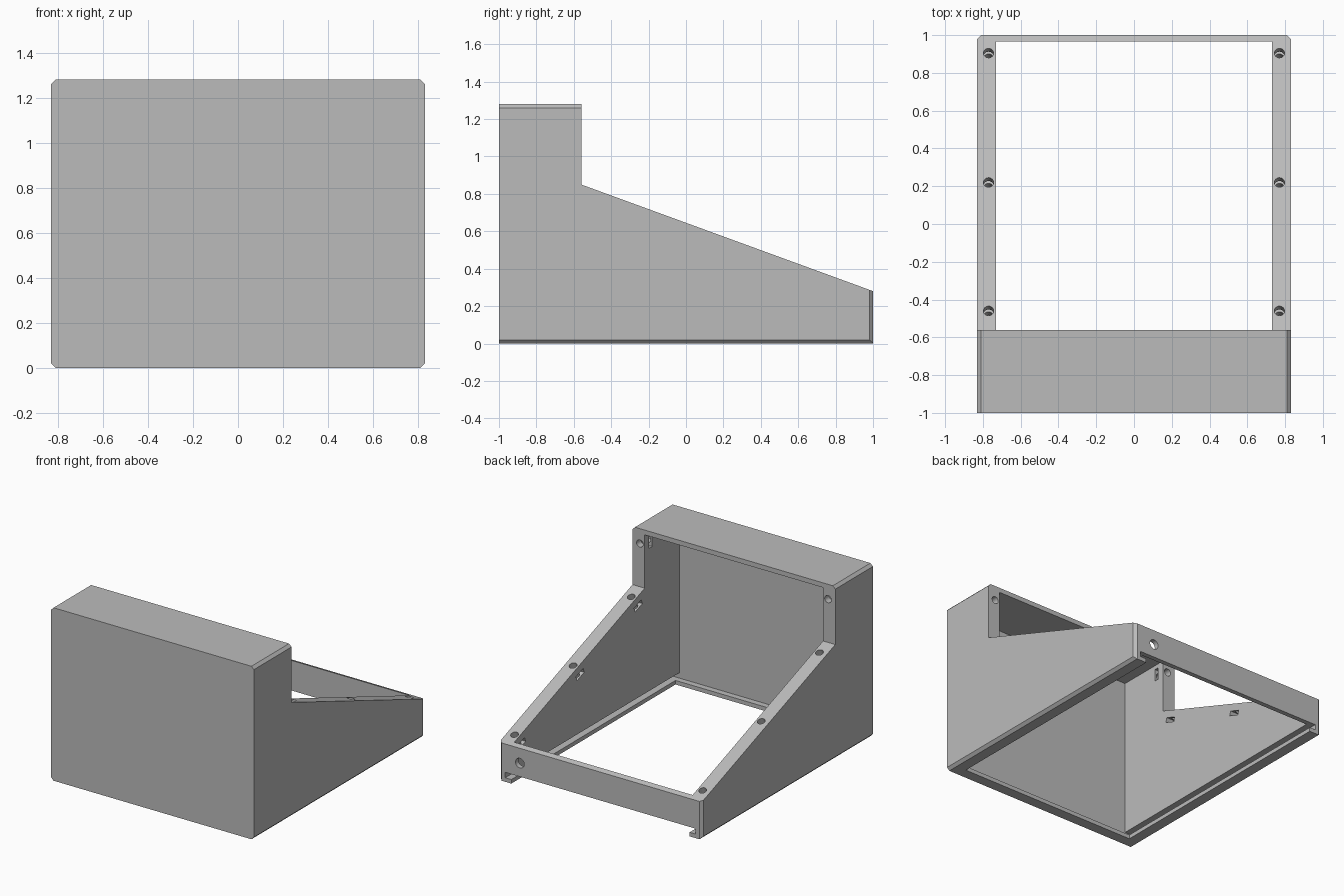
import bpy, bmesh, math
from mathutils import Matrix, Vector

cube = bpy.data.objects.get("Cube")
if cube:
    bpy.data.objects.remove(cube, do_unlink=True)

W = 0.83          # half width
INNER = 0.73      # half width of the cavity
CHAMFER = 0.02

grey = bpy.data.materials.new("plain grey")
grey.use_nodes = True
colour = (0.5, 0.5, 0.5, 1)
grey.diffuse_color = colour
grey.node_tree.nodes["Principled BSDF"].inputs["Base Color"].default_value = colour


def to_object(name, bm):
    bmesh.ops.recalc_face_normals(bm, faces=bm.faces)
    mesh = bpy.data.meshes.new(name)
    bm.to_mesh(mesh)
    bm.free()
    mesh.materials.append(grey)
    obj = bpy.data.objects.new(name, mesh)
    bpy.context.scene.collection.objects.link(obj)
    return obj


def box(name, size, matrix):
    bm = bmesh.new()
    bmesh.ops.create_cube(bm, size=1, matrix=matrix @ Matrix.Diagonal((*size, 1)))
    return to_object(name, bm)


def block(name, lo, hi):
    lo, hi = Vector(lo), Vector(hi)
    return box(name, hi - lo, Matrix.Translation((lo + hi) / 2))


def rod(name, radius, length, matrix):
    bm = bmesh.new()
    bmesh.ops.create_cone(bm, cap_ends=True, segments=24, radius1=radius,
                          radius2=radius, depth=length, matrix=matrix)
    return to_object(name, bm)


# Case body: side profile extruded across the width
profile = [(-1, 0), (1, 0), (1, 0.28), (-0.56, 0.85), (-0.56, 1.28), (-1, 1.28)]
bm = bmesh.new()
face = bm.faces.new([bm.verts.new((-W, y, z)) for y, z in profile])
ext = bmesh.ops.extrude_face_region(bm, geom=[face])
bmesh.ops.translate(bm, vec=(2 * W, 0, 0),
                    verts=[v for v in ext["geom"] if isinstance(v, bmesh.types.BMVert)])


def is_chamfered(edge):
    a, b = (v.co for v in edge.verts)
    if abs(a.x - b.x) > 0.01:
        return False
    flat = abs(a.z - b.z) < 0.001 and (a.z < 0.001 or a.z > 1.27)
    return flat or (a.y > 0.99 and b.y > 0.99)


bmesh.ops.bevel(bm, geom=[e for e in bm.edges if is_chamfered(e)],
                offset=CHAMFER, segments=1, affect="EDGES")
case = to_object("console_case", bm)

# Cavity, sliding lid groove and floor opening
cutters = [
    block("cavity", (-INNER, -0.965, 0.05), (INNER, 0.965, 1.245)),
    block("lid_groove", (-0.78, -0.965, 0.03), (0.78, 1.1, 0.07)),
    block("floor_opening", (-INNER, -0.92, -0.1), (INNER, 1.1, 0.05)),
]

# Screw holes with nut pockets, on the sloped rims and the upright jambs
slope = math.atan2(0.57, 1.56)
mounts = [(y, 0.85 - (y + 0.56) * math.tan(slope), -slope) for y in (-0.46, 0.22, 0.905)]
mounts.append((-0.56, 1.17, -math.pi / 2))
for side in (-1, 1):
    for y, z, angle in mounts:
        frame = Matrix.Translation((side * 0.77, y, z)) @ Matrix.Rotation(angle, 4, "X")
        cutters.append(rod("screw_hole", 0.027, 0.28, frame))
        pocket = frame @ Matrix.Translation((-side * 0.01, 0, -0.07))
        cutters.append(box("nut_pocket", (0.1, 0.09, 0.035), pocket))

# Cable hole through the back wall
cutters.append(rod("cable_hole", 0.036, 0.2, Matrix.Translation((0.66, 1, 0.17))
                   @ Matrix.Rotation(math.pi / 2, 4, "X")))

# Cut everything in turn, then drop the cutters
for cutter in cutters:
    mod = case.modifiers.new(cutter.name, "BOOLEAN")
    mod.operation = "DIFFERENCE"
    mod.solver = "EXACT"
    mod.object = cutter
    cutter.hide_render = True
bpy.context.view_layer.update()
graph = bpy.context.evaluated_depsgraph_get()
result = bpy.data.meshes.new_from_object(case.evaluated_get(graph))
case.modifiers.clear()
case.data = result
for cutter in cutters:
    bpy.data.objects.remove(cutter, do_unlink=True)

# Smooth hole walls, sharp edges elsewhere
bpy.ops.object.select_all(action="DESELECT")
case.select_set(True)
bpy.context.view_layer.objects.active = case
bpy.ops.object.shade_smooth_by_angle(angle=math.radians(30))
